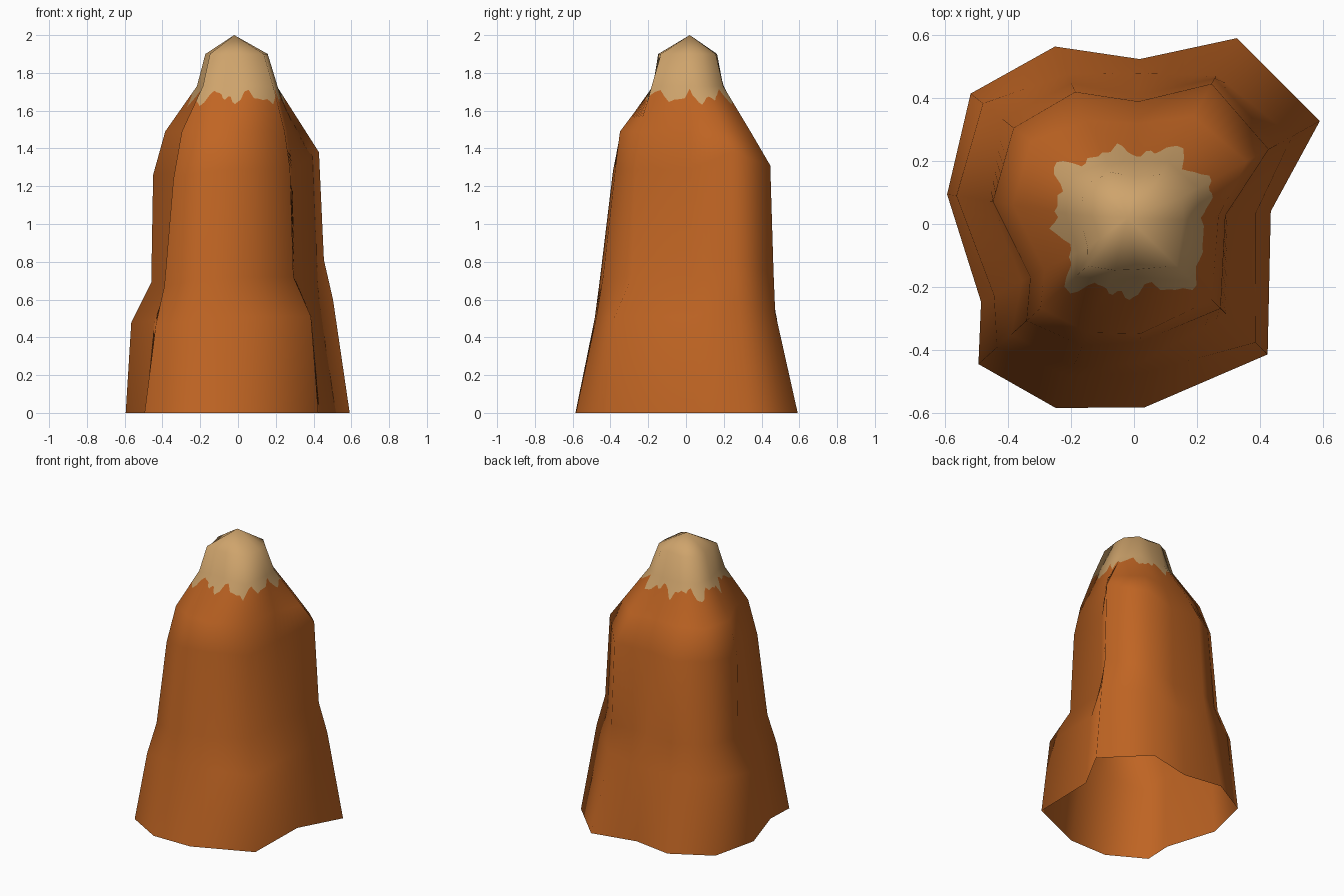
import bpy, math
from mathutils import Vector

if "Cube" in bpy.data.objects:
    bpy.data.objects.remove(bpy.data.objects["Cube"])

ANGLES = [29, 61, 88, 114, 141.4, 171, 207, 222, 247, 273.4, 315.7, 365.3]
# height shift of each vertical ridge, used on the middle rings
SHIFT = [.09, .02, 0, 0, 0, -.03, -.02, -.05, -.01, 0, 0, 0]
# (height, shift factor, radius on each of the twelve ridges)
RINGS = [
    (0.00, 0, [.676, .676, .525, .618, .665, .602, .546, .666, .636, .584, .594, .437]),
    (0.51, 1, [.575, .540, .480, .522, .615, .572, .500, .586, .525, .475, .540, .390]),
    (0.72, 1, [.520, .530, .410, .490, .535, .465, .400, .525, .495, .440, .410, .300]),
    (1.29, 1, [.490, .510, .390, .460, .490, .455, .370, .460, .420, .375, .385, .292]),
    (1.49, 0, [.410, .390, .320, .360, .420, .390, .320, .400, .375, .350, .345, .270]),
    (1.73, 0, [.235, .225, .200, .215, .250, .220, .200, .250, .190, .170, .260, .210]),
    (1.90, 0, [.175, .180, .150, .180, .200, .175, .165, .200, .160, .145, .190, .158]),
]
APEX = Vector((-.02, .02, 2.0))
N, SUB, CUT = len(ANGLES), 8, 5      # the colour border lies below ring CUT


def material(name, rgb):
    m = bpy.data.materials.new(name)
    m.diffuse_color = (*rgb, 1)
    m.use_nodes = True
    m.node_tree.nodes["Principled BSDF"].inputs["Base Color"].default_value = m.diffuse_color
    return m


def ridge_point(r, k):
    z, f, radii = RINGS[r]
    a = math.radians(ANGLES[k])
    return Vector((radii[k] * math.cos(a), radii[k] * math.sin(a), z + f * SHIFT[k]))


# coarse rock grid and its smooth normals
pos = [[ridge_point(r, k) for k in range(N)] for r in range(len(RINGS))]
pos.append([APEX] * N)
last = len(pos) - 1
nor = [[(pos[r][(k + 1) % N] - pos[r][k - 1]).cross(
        pos[r + 1][k] - pos[max(r - 1, 0)][k]).normalized()
        for k in range(N)] for r in range(last)]

# finer columns so the jagged colour border can be a real edge
verts, normals, faces, slots = [], [], [], []
cols = N * SUB
for c in range(cols):
    k, t = c // SUB, (c % SUB) / SUB
    j = (k + 1) % N
    P = [pos[r][k].lerp(pos[r][j], t) for r in range(last)]
    M = [nor[r][k].lerp(nor[r][j], t) for r in range(last)]
    a = math.atan2(P[0].y, P[0].x)
    border = 1.67 + .026 * math.sin(9 * a + 1) + .018 * math.sin(17 * a) + .01 * math.sin(31 * a)
    s = (border - P[CUT - 1].z) / (P[CUT].z - P[CUT - 1].z)
    s = min(max(s, .05), .97)
    P.insert(CUT, P[CUT - 1].lerp(P[CUT], s))
    M.insert(CUT, M[CUT - 1].lerp(M[CUT], s))
    verts += P
    normals += [m.normalized() for m in M]
rows = last + 1
verts.append(APEX)
normals.append(Vector((0, 0, 1)))

# side faces, open at the bottom, closed at the peak
for c in range(cols):
    a, b = c * rows, ((c + 1) % cols) * rows
    for r in range(rows - 1):
        faces.append((a + r, b + r, b + r + 1, a + r + 1))
        slots.append(1 if r >= CUT else 0)
    faces.append((a + rows - 1, b + rows - 1, len(verts) - 1))
    slots.append(1)

mesh = bpy.data.meshes.new("rock_spire")
mesh.from_pydata(verts, [], faces)
mesh.materials.append(material("orange rock", (.53, .13, .017)))
mesh.materials.append(material("sandy peak", (.62, .37, .15)))
for f, s in zip(mesh.polygons, slots):
    f.material_index = s
    f.use_smooth = True
mesh.update()
mesh.normals_split_custom_set_from_vertices([tuple(n) for n in normals])
rock = bpy.data.objects.new("rock_spire", mesh)
bpy.context.collection.objects.link(rock)
